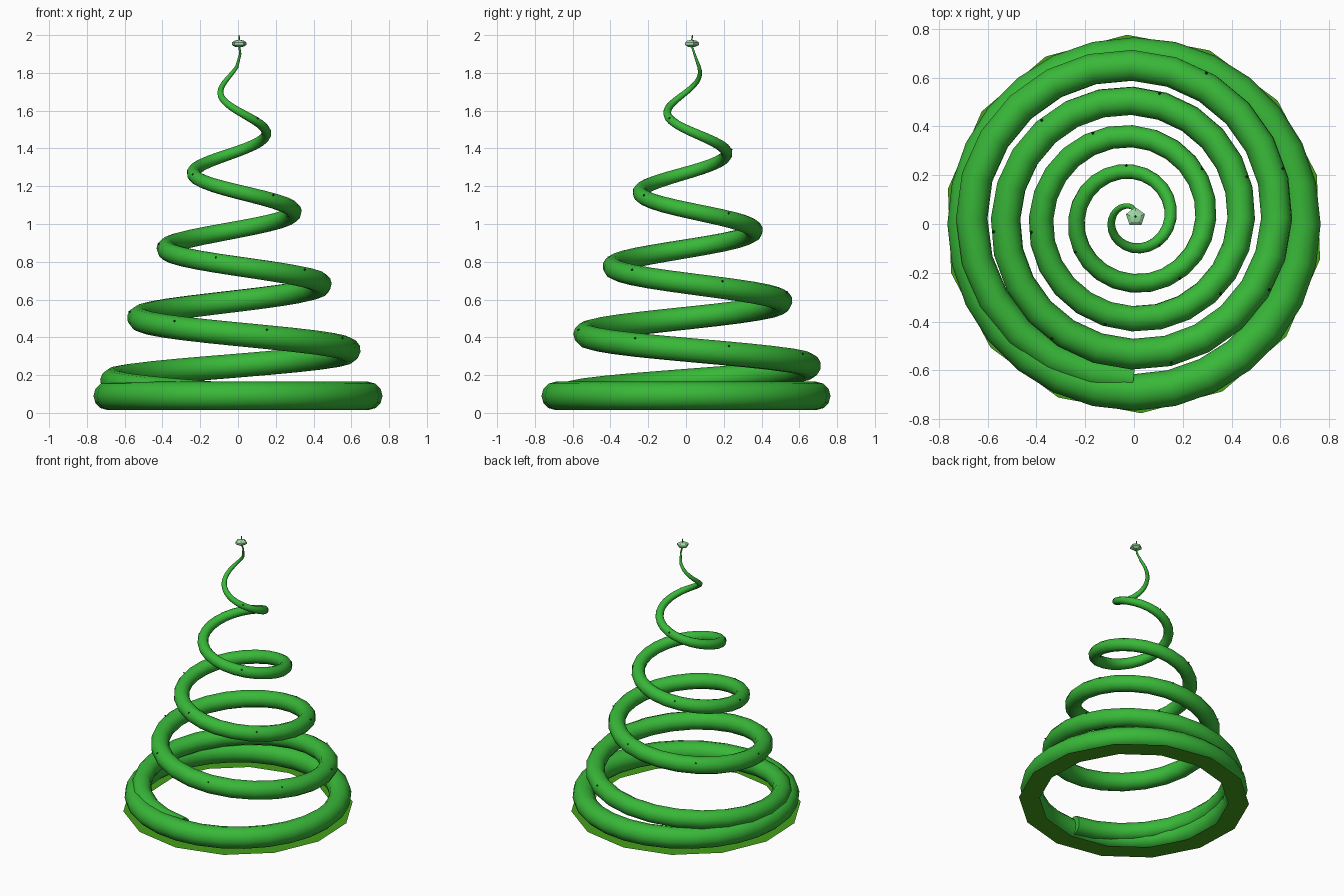
import bpy, bmesh, math

if "Cube" in bpy.data.objects:
    bpy.data.objects.remove(bpy.data.objects["Cube"])


def material(name, color):
    m = bpy.data.materials.new(name)
    m.diffuse_color = (*color, 1)
    m.use_nodes = True
    m.node_tree.nodes["Principled BSDF"].inputs["Base Color"].default_value = m.diffuse_color
    return m


green = material("green", (0.04, 0.48, 0.04))
plate_green = material("plate_green", (0.06, 0.35, 0.01))
pale = material("pale_green", (0.35, 0.72, 0.38))
dark = material("dark", (0.02, 0.05, 0.02))


def finish(ob, name, mat):
    ob.name = name
    ob.data.materials.clear()
    ob.data.materials.append(mat)
    return ob


def coil_at(k):
    """Centre line and tube radius; k counts quarter turns, clockwise going up."""
    a = math.pi / 2 - k * math.pi / 2
    r = min(0.628 - 0.0363 * k, 0.658)
    z = 0.25 + 0.0812 * k + 0.0011 * k * k
    tube = 0.004 + 0.061 * (1 - (max(k, 0) / 17) ** 1.6)
    return (r * math.cos(a) - 0.007, r * math.sin(a) + 0.022, z), tube, a


# tapering spiral
points = [coil_at(-2 + i / 6)[:2] for i in range(109)]
points += [((0.012, 0.045, 1.9), 0.006), ((0.006, 0.028, 1.95), 0.005),
           ((0.006, 0.034, 2.0), 0.003)]
curve = bpy.data.curves.new("spiral", "CURVE")
curve.dimensions = "3D"
curve.bevel_depth = 1
curve.bevel_resolution = 4
curve.use_fill_caps = True
spline = curve.splines.new("POLY")
spline.points.add(len(points) - 1)
for p, (co, rad) in zip(spline.points, points):
    p.co = (*co, 1)
    p.radius = rad
spiral = bpy.data.objects.new("spiral", curve)
bpy.context.collection.objects.link(spiral)
bpy.context.view_layer.objects.active = spiral
spiral.select_set(True)
bpy.ops.object.convert(target="MESH")
finish(bpy.context.object, "spiral", green)
bpy.ops.object.shade_smooth_by_angle(angle=math.radians(40))

# closed ring at the foot
bpy.ops.mesh.primitive_torus_add(major_radius=0.69, minor_radius=0.075,
                                 major_segments=28, minor_segments=12,
                                 location=(0, 0, 0.09))
finish(bpy.context.object, "base_ring", green)
bpy.ops.object.shade_smooth_by_angle(angle=math.radians(40))

# flat coarse ring under the foot
bm = bmesh.new()
N = 14
loops = [[bm.verts.new((r * math.cos(math.radians(15) + i * math.tau / N),
                        r * math.sin(math.radians(15) + i * math.tau / N), 0))
          for i in range(N)] for r in (0.635, 0.776)]
for i in range(N):
    j = (i + 1) % N
    bm.faces.new((loops[0][i], loops[1][i], loops[1][j], loops[0][j]))
mesh = bpy.data.meshes.new("base_plate")
bm.to_mesh(mesh)
bm.free()
plate = bpy.data.objects.new("base_plate", mesh)
bpy.context.collection.objects.link(plate)
finish(plate, "base_plate", plate_green)

# squashed bead near the tip
bpy.ops.mesh.primitive_uv_sphere_add(segments=5, ring_count=5, radius=1,
                                     location=(0.006, 0.028, 1.955))
bead = finish(bpy.context.object, "tip_bead", pale)
bead.scale = (0.043, 0.043, 0.02)

# tiny specks along the outside of the spiral
k, n = 0.3, 0
while k < 15:
    (x, y, z), tube, a = coil_at(k)
    bpy.ops.mesh.primitive_ico_sphere_add(
        subdivisions=1, radius=0.006,
        location=(x + tube * 0.8 * math.cos(a), y + tube * 0.8 * math.sin(a), z + tube * 0.6))
    n += 1
    finish(bpy.context.object, f"speck_{n}", dark)
    k += 0.48 / (max(0.628 - 0.0363 * k, 0.1) * math.pi / 2)
